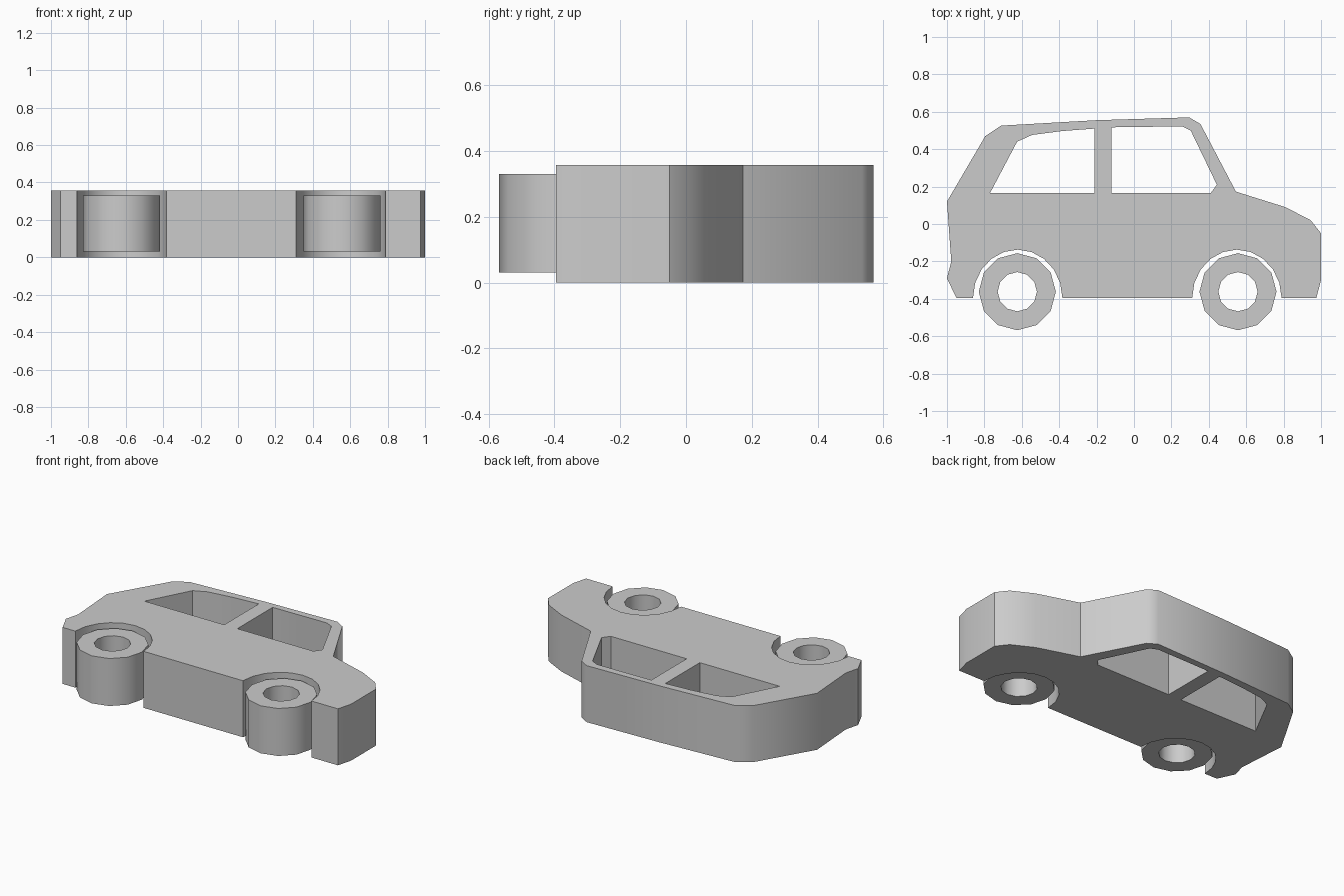
import bpy, bmesh
from math import sin, cos, pi, radians

if "Cube" in bpy.data.objects:
    bpy.data.objects.remove(bpy.data.objects["Cube"])


def ring(cx, cy, r, n=12):
    return [(cx + r * cos(2 * pi * i / n), cy + r * sin(2 * pi * i / n)) for i in range(n)]


def arch(cx, rx=0.239, base=-0.395, ry=0.258, n=10):
    # wheel arch, left to right, over the top
    return [(cx - rx * cos(pi * i / n), base + ry * sin(pi * i / n)) for i in range(n + 1)]


def extrude_profile(name, loops, z0, z1):
    # filled 2D profile with holes, extruded into a clean mesh
    cu = bpy.data.curves.new(name, 'CURVE')
    cu.dimensions = '2D'
    cu.fill_mode = 'BOTH'
    cu.extrude = (z1 - z0) / 2
    for pts in loops:
        sp = cu.splines.new('POLY')
        sp.points.add(len(pts) - 1)
        for p, (x, y) in zip(sp.points, pts):
            p.co = (x, y, 0, 1)
        sp.use_cyclic_u = True
    ob = bpy.data.objects.new(name, cu)
    bpy.context.collection.objects.link(ob)
    ob.location.z = (z0 + z1) / 2
    bpy.ops.object.select_all(action='DESELECT')
    ob.select_set(True)
    bpy.context.view_layer.objects.active = ob
    bpy.ops.object.convert(target='MESH')
    ob = bpy.context.object
    bm = bmesh.new()
    bm.from_mesh(ob.data)
    bmesh.ops.remove_doubles(bm, verts=bm.verts, dist=1e-4)
    bmesh.ops.recalc_face_normals(bm, faces=bm.faces)
    bm.to_mesh(ob.data)
    bm.free()
    bpy.ops.object.shade_smooth_by_angle(angle=radians(35))
    ob.name = name
    return ob


WHEEL_X = {"rear_wheel": -0.624, "front_wheel": 0.556}

# Car body silhouette with wheel arches
outline = ([(-0.95, -0.395)] + arch(-0.622) + arch(0.55) +
           [(0.975, -0.395), (1, -0.3), (1, -0.05), (0.945, 0.02), (0.81, 0.09),
            (0.545, 0.173), (0.355, 0.535), (0.295, 0.57), (-0.2, 0.555),
            (-0.71, 0.526), (-0.795, 0.47), (-1, 0.12), (-0.977, -0.2), (-1, -0.29)])

# Window openings
rear_window = [(-0.77, 0.165), (-0.212, 0.165), (-0.212, 0.51), (-0.385, 0.497),
               (-0.545, 0.476), (-0.625, 0.44)]
front_window = [(-0.12, 0.165), (0.41, 0.165), (0.443, 0.21), (0.303, 0.5),
                (0.257, 0.522), (-0.12, 0.517)]
extrude_profile("car_body", [outline, rear_window, front_window], 0, 0.357)

# Wheels with open hubs
for name, x in WHEEL_X.items():
    extrude_profile(name, [ring(x, -0.362, 0.206), ring(x, -0.362, 0.105)], 0.03, 0.33)
